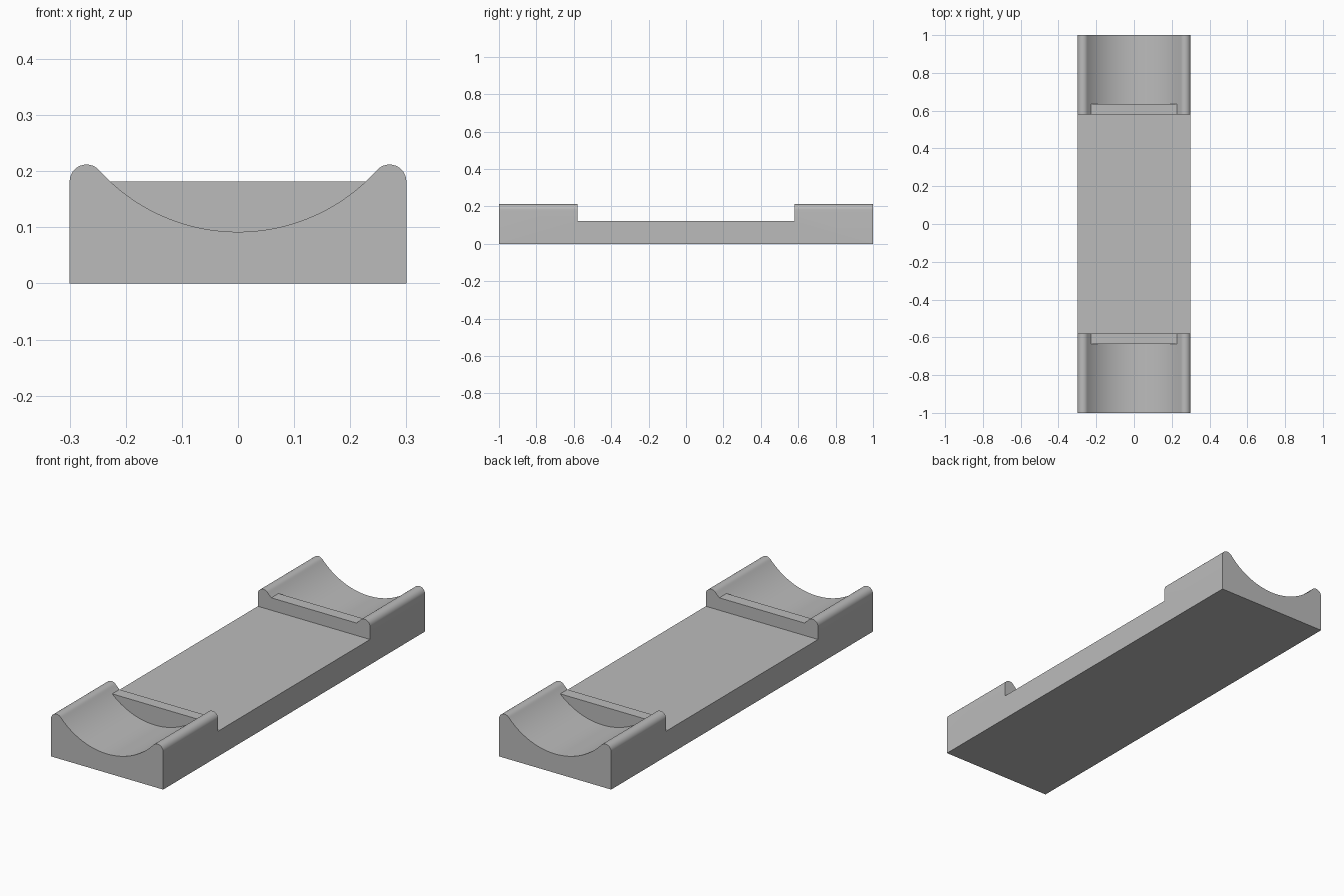
import bpy, bmesh
from math import sin, cos, atan2, asin, pi, radians

if "Cube" in bpy.data.objects:
    bpy.data.objects.remove(bpy.data.objects["Cube"], do_unlink=True)

HALF_W, FLOOR_Z, LIP_Z = 0.30, 0.122, 0.182
STEP_Y, LIP_Y = 0.58, 0.635
RIM_R, SADDLE_R, SADDLE_LOW = 0.03, 0.33375, 0.092
RIM_X, SADDLE_CZ = HALF_W - RIM_R, SADDLE_LOW + SADDLE_R

grey = bpy.data.materials.new("grey plastic")
grey.use_nodes = True
colour = (0.5, 0.5, 0.5, 1)
grey.diffuse_color = colour
grey.node_tree.nodes["Principled BSDF"].inputs["Base Color"].default_value = colour


def arc(cx, cz, r, start, end, steps):
    return [(cx + r * cos(start + (end - start) * i / steps),
             cz + r * sin(start + (end - start) * i / steps)) for i in range(steps + 1)]


def prism(name, profile, y0, y1):
    """Extrude an x-z profile along y."""
    bm = bmesh.new()
    face = bm.faces.new([bm.verts.new((x, y0, z)) for x, z in profile])
    out = bmesh.ops.extrude_face_region(bm, geom=[face])
    moved = [v for v in out["geom"] if isinstance(v, bmesh.types.BMVert)]
    bmesh.ops.translate(bm, verts=moved, vec=(0, y1 - y0, 0))
    bmesh.ops.recalc_face_normals(bm, faces=bm.faces)
    mesh = bpy.data.meshes.new(name)
    bm.to_mesh(mesh)
    bm.free()
    mesh.materials.append(grey)
    ob = bpy.data.objects.new(name, mesh)
    bpy.context.collection.objects.link(ob)
    return ob


def carve(target, cutter):
    cutter.hide_render = True
    mod = target.modifiers.new("carve", "BOOLEAN")
    mod.operation, mod.solver, mod.object = "DIFFERENCE", "EXACT", cutter
    bpy.context.view_layer.objects.active = target
    bpy.ops.object.modifier_apply(modifier=mod.name)
    bpy.data.objects.remove(cutter, do_unlink=True)


# Saddle curve: shallow part below the lip, then the stretch up to the rounded rim
lip_angle = asin((LIP_Z - SADDLE_CZ) / SADDLE_R)
rim_angle = atan2(LIP_Z - SADDLE_CZ, RIM_X)
hollow = arc(0, SADDLE_CZ, SADDLE_R, -pi - lip_angle, lip_angle, 40)
flank = arc(0, SADDLE_CZ, SADDLE_R, rim_angle, lip_angle, 4)
rim = arc(RIM_X, LIP_Z, RIM_R, 0, pi + rim_angle, 16)

# Full-length body with rounded rims and a flat lip between them
right_half = [(HALF_W, 0)] + rim + flank[1:]
left_half = [(-x, z) for x, z in reversed(right_half)]
body = prism("cradle_body", right_half + left_half, -1, 1)

# Sunken floor between the end blocks
w = HALF_W + 0.1
carve(body, prism("floor_cutter", [(-w, FLOOR_Z), (w, FLOOR_Z), (w, 0.4), (-w, 0.4)],
                  -STEP_Y, STEP_Y))

# Hollow saddle in each end block, leaving the thin lip standing
edge = hollow[-1][0]
for side in (-1, 1):
    carve(body, prism("saddle_cutter", hollow + [(edge, 0.4), (-edge, 0.4)],
                      side * LIP_Y, side * 1.1))

bpy.ops.object.select_all(action="DESELECT")
body.select_set(True)
bpy.context.view_layer.objects.active = body
bpy.ops.object.shade_smooth_by_angle(angle=radians(30))
